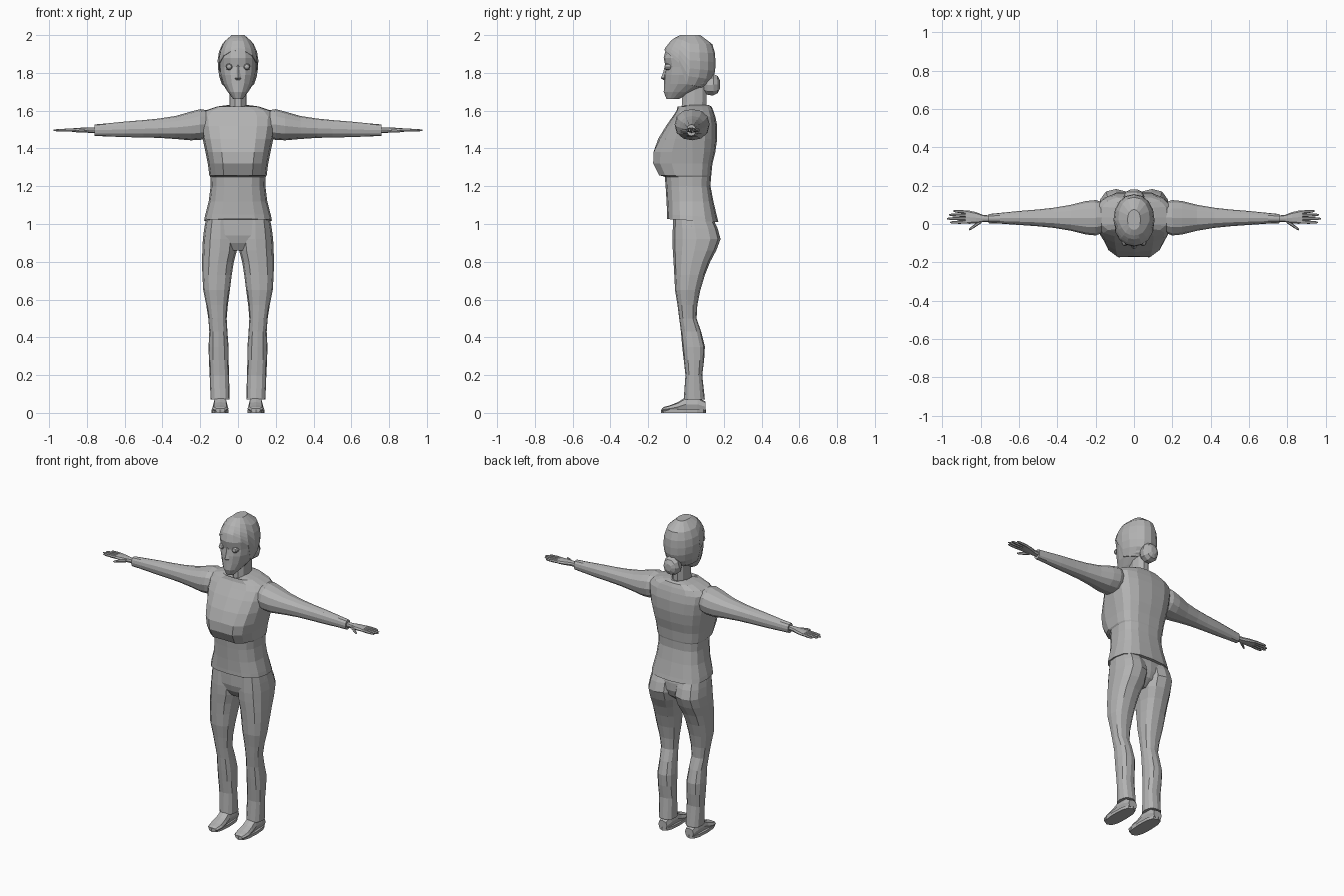
import bpy, bmesh, math
from mathutils import Vector

grey = bpy.data.materials.new("plain grey")
grey.diffuse_color = (0.45, 0.45, 0.45, 1)


def curve(v, p):
    return math.copysign(abs(v) ** p, v) if abs(v) > 1e-6 else 0.0


def ring(axis, t, a0, a1, b0, b1, n=12, p=0.85, mid=None):
    """Rounded section across an axis; mid moves the widest line."""
    pts = []
    ac, ar = (a0 + a1) / 2, (a1 - a0) / 2
    bc = (b0 + b1) / 2 if mid is None else mid
    for i in range(n):
        w = 2 * math.pi * i / n
        s = math.sin(w)
        a = ac + ar * curve(math.cos(w), p)
        b = bc + (b1 - bc if s > 0 else bc - b0) * curve(s, p)
        pts.append(Vector({"z": (a, b, t), "x": (t, a, b), "y": (a, t, b)}[axis]))
    return pts


def loft(name, rings, cap=True, flip=False):
    bm = bmesh.new()
    rows = [[bm.verts.new((-v.x if flip else v.x, v.y, v.z)) for v in r] for r in rings]
    n = len(rows[0])
    for r, q in zip(rows, rows[1:]):
        for i in range(n):
            j = (i + 1) % n
            bm.faces.new((r[i], r[j], q[j], q[i]))
    if cap:
        bm.faces.new(rows[0])
        bm.faces.new(rows[-1])
    bmesh.ops.recalc_face_normals(bm, faces=bm.faces)
    me = bpy.data.meshes.new(name)
    bm.to_mesh(me)
    bm.free()
    me.materials.append(grey)
    ob = bpy.data.objects.new(name, me)
    bpy.context.collection.objects.link(ob)
    return ob


def pair(name, rings):
    loft("left_" + name, rings)
    loft("right_" + name, rings, flip=True)


# Shirt: hem, waist, bust overhang, shoulders and dipped collar
shirt = [(1.02, .165, -.085, .155), (1.02, .18, -.10, .172), (1.045, .175, -.10, .165),
         (1.12, .155, -.103, .145), (1.20, .145, -.108, .13), (1.25, .147, -.112, .132),
         (1.258, .152, -.152, .134), (1.32, .16, -.186, .14), (1.38, .172, -.184, .155),
         (1.45, .187, -.148, .165), (1.52, .20, -.105, .165), (1.57, .203, -.07, .155),
         (1.60, .175, -.05, .145), (1.622, .11, -.045, .135), (1.63, .052, -.04, .12)]
rings = [ring("z", z, -w, w, f, b, 16, .72, .035) for z, w, f, b in shirt]
for r in rings:
    for v in r:
        if abs(v.x) < .001 and v.y < -.15:
            v.y += .014                              # dip between the bust halves
        if v.z < 1.05:
            v.z -= v.y * .06                         # hem drops at the back
for v in rings[-1]:
    if v.y < 0:
        v.z -= .05 * (1 - abs(v.x) / .052)           # V neckline
loft("shirt", rings)

# Sleeves
sleeve = [(.15, -.04, .11, 1.46, 1.60), (.20, -.06, .125, 1.445, 1.608),
          (.25, -.055, .12, 1.443, 1.595), (.33, -.035, .10, 1.45, 1.572),
          (.42, -.02, .085, 1.456, 1.558), (.50, -.012, .076, 1.458, 1.55),
          (.60, -.005, .068, 1.46, 1.542), (.70, .002, .058, 1.464, 1.532),
          (.76, .004, .052, 1.466, 1.527)]
pair("sleeve", [ring("x", *s, 12, .9) for s in sleeve])

# Hands: palm, four fingers and thumb
palm = [(.75, .012, .044, 1.482, 1.512), (.79, .01, .048, 1.483, 1.511),
        (.825, .003, .062, 1.484, 1.51), (.86, .001, .07, 1.486, 1.508),
        (.88, .003, .069, 1.488, 1.506)]
pair("palm", [ring("x", *s, 8, .75) for s in palm])


def digit(name, start, end, r):
    a, b = Vector(start), Vector(end)
    rings = []
    for t, k in ((0, 1), (.45, 1), (.85, .8), (1, .4)):
        c = a.lerp(b, t)
        rings.append(ring("x", c.x, c.y - r * k, c.y + r * k, c.z - r * k, c.z + r * k, 6, 1))
    pair(name, rings)


for name, y0, y1, tip in (("index_finger", .011, .008, .96), ("middle_finger", .028, .028, .976),
                          ("ring_finger", .045, .048, .967), ("little_finger", .061, .068, .943)):
    digit(name, (.865, y0, 1.498), (tip, y1, 1.496), .0085)
digit("thumb", (.80, .012, 1.495), (.862, -.03, 1.49), .0095)

# Trousers: pelvis and two legs
hips = [(.86, .07, -.035, .09), (.90, .12, -.06, .14), (.94, .165, -.07, .155),
        (.99, .175, -.07, .155), (1.035, .168, -.07, .145)]
loft("trouser_hips", [ring("z", z, -w, w, f, b, 16, .75, .03) for z, w, f, b in hips])
leg = [(.07, .045, .145, -.012, .10), (.20, .047, .15, -.003, .086), (.28, .05, .154, -.012, .096),
       (.35, .05, .156, -.02, .10), (.43, .056, .152, -.027, .08), (.50, .06, .157, -.036, .056),
       (.57, .054, .168, -.045, .06), (.65, .043, .184, -.058, .076), (.73, .033, .189, -.062, .10),
       (.80, .022, .19, -.066, .128), (.86, .006, .189, -.07, .16), (.92, .002, .186, -.072, .183),
       (.975, .006, .179, -.07, .168), (1.025, .012, .17, -.068, .145)]
pair("trouser_leg", [ring("z", z, a, b, c, d, 12, .8) for z, a, b, c, d in leg])

# Shoes: thin sole with an upper
shoe = [(.102, .03, .06), (.06, .036, .085), (.0, .037, .085), (-.04, .04, .058),
        (-.085, .044, .04), (-.115, .038, .032), (-.128, .026, .024)]
pair("shoe", [ring("y", y, .094 - w, .094 + w, .006, h, 8, .7) for y, w, h in shoe])
pair("sole", [ring("z", z, .05, .14, -.132, .106, 12, .75) for z in (0, .018)])

# Neck
neck = [(1.55, .05, -.03, .10), (1.62, .046, -.026, .112), (1.73, .046, -.02, .112)]
loft("neck", [ring("z", z, -w, w, f, b, 10, .9) for z, w, f, b in neck])

# Head
head = [(1.663, .026, -.104, -.035), (1.70, .055, -.118, .05), (1.74, .08, -.116, .125),
        (1.79, .096, -.114, .147), (1.83, .101, -.108, .15), (1.88, .102, -.118, .15),
        (1.93, .088, -.106, .143), (1.97, .06, -.07, .115), (1.988, .028, -.025, .07)]
loft("head", [ring("z", z, -w, w, f, b, 16, .95) for z, w, f, b in head])


def head_size(z):
    for lo, hi in zip(head, head[1:]):
        if z <= hi[0]:
            k = (z - lo[0]) / (hi[0] - lo[0])
            return [u + (v - u) * k for u, v in zip(lo, hi)]
    return head[-1]


# Hair cap: hairline rises from nape to forehead
N, ROWS = 16, 6
hair = []
for row in range(ROWS + 1):
    r = []
    for i in range(N):
        s = -math.sin(2 * math.pi * i / N)
        low = 1.765 + .155 * s ** .6 if s > .01 else 1.74 + .02 * s
        z = low + (1.988 - low) * row / ROWS
        _, w, f, b = head_size(z)
        v = ring("z", z, -w - .006, w + .006, f - .006, b + .006, N, .95)[i]
        v.z += .012 * (row / ROWS) ** 2
        r.append(v)
    hair.append(r)
inner = [Vector((v.x * .9, .02 + (v.y - .02) * .9, v.z)) for v in hair[0]]
loft("hair_cap", [inner] + hair)

# Hair bun
bun = [(.09, .03, 1.70, 1.77), (.115, .05, 1.68, 1.79), (.145, .054, 1.678, 1.797),
       (.168, .042, 1.69, 1.785), (.18, .02, 1.715, 1.76)]
loft("hair_bun", [ring("y", y, -w, w, lo, hi, 10, .95) for y, w, lo, hi in bun])

# Nose and eyes
loft("nose", [ring("z", z, -w, w, f, -.10, 4, 1) for z, w, f in
              ((1.762, .012, -.118), (1.772, .017, -.133), (1.80, .011, -.122), (1.845, .006, -.11))])
pair("eye", [ring("y", y, .047 - r, .047 + r, 1.832 - r, 1.832 + r, 8, 1) for y, r in
             ((-.08, .017), (-.10, .018), (-.11, .013), (-.114, .005))])
